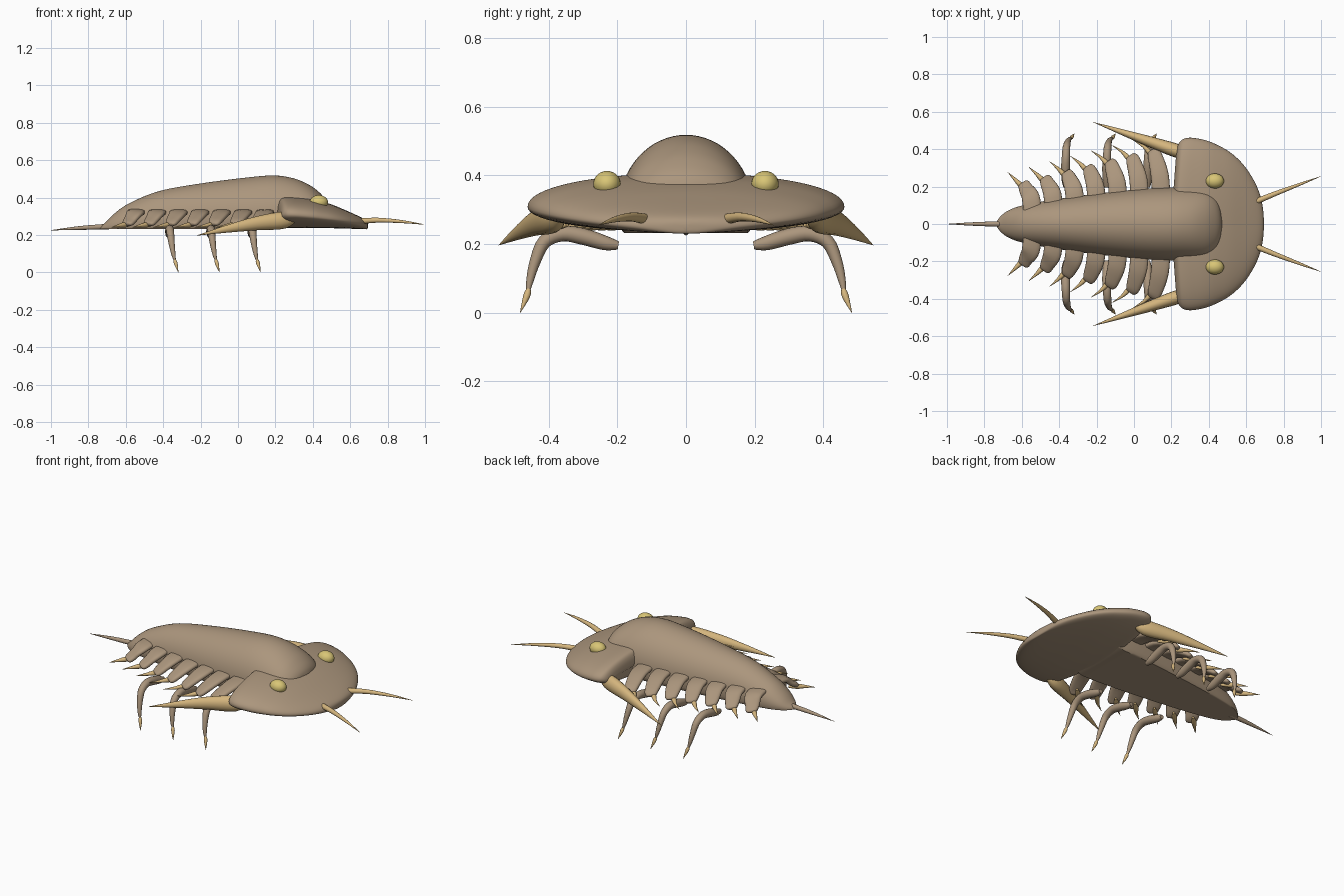
import bpy, bmesh, math
from mathutils import Vector

cube = bpy.data.objects.get("Cube")
if cube:
    bpy.data.objects.remove(cube, do_unlink=True)


def material(name, rgb):
    m = bpy.data.materials.new(name)
    m.use_nodes = True
    m.diffuse_color = (*rgb, 1)
    m.node_tree.nodes["Principled BSDF"].inputs["Base Color"].default_value = (*rgb, 1)
    return m


SHELL = material("brown_shell", (0.41, 0.305, 0.205))
SPINE = material("tan_spine", (0.67, 0.47, 0.21))
EYE = material("yellow_eye", (0.69, 0.56, 0.18))
X, Z = Vector((1, 0, 0)), Vector((0, 0, 1))


def smooth_rows(rows, steps):
    """Catmull-Rom interpolation of every column of the rows."""
    out = []
    for i in range(len(rows) - 1):
        a, b = rows[max(i - 1, 0)], rows[i]
        c, d = rows[i + 1], rows[min(i + 2, len(rows) - 1)]
        for k in range(steps):
            t = k / steps
            out.append([q + t * (r - p) / 2 + t * t * (p - 2.5 * q + 2 * r - s / 2)
                        + t ** 3 * (1.5 * (q - r) + (s - p) / 2)
                        for p, q, r, s in zip(a, b, c, d)])
    return out + [list(rows[-1])]


def finish(bm, name, mat):
    bmesh.ops.recalc_face_normals(bm, faces=bm.faces)
    me = bpy.data.meshes.new(name)
    bm.to_mesh(me)
    bm.free()
    me.materials.append(mat)
    me.shade_smooth()
    me.set_sharp_from_angle(angle=math.radians(45))
    ob = bpy.data.objects.new(name, me)
    bpy.context.collection.objects.link(ob)


def loft(name, rows, mat, sides=16, steps=4, power=2, axis=None, ref=Z, warp=None):
    """Rows are x, y, z, half width, height above, depth below."""
    rows = smooth_rows(rows, steps)
    bm = bmesh.new()
    rings = []
    for i, (x, y, z, w, up, down) in enumerate(rows):
        before, after = rows[max(i - 1, 0)], rows[min(i + 1, len(rows) - 1)]
        along = axis or (Vector(after[:3]) - Vector(before[:3])).normalized()
        side = along.cross(ref).normalized()
        top = side.cross(along)
        ring = []
        for k in range(sides):
            a = math.tau * k / sides
            c, s = math.cos(a), math.sin(a)
            c = math.copysign(abs(c) ** (2 / power), c)
            s = math.copysign(abs(s) ** (2 / power), s)
            co = Vector((x, y, z)) + side * c * max(w, 0.0005) + top * s * max(up if s > 0 else down, 0)
            ring.append(bm.verts.new(warp(co) if warp else co))
        rings.append(ring)
    for r, q in zip(rings, rings[1:]):
        for k in range(sides):
            n = (k + 1) % sides
            bm.faces.new((r[k], r[n], q[n], q[k]))
    bm.faces.new(rings[0])
    bm.faces.new(rings[-1])
    finish(bm, name, mat)


def taper(name, points, mat, ref=Z, flat=1.0):
    """Round tapered limb; points are x, y, z, radius."""
    loft(name, [(x, y, z, r * flat, r, r) for x, y, z, r in points], mat, ref=ref)


# Domed body, cut flat along the belly and tucked up inside the head
def belly(co):
    co.z = max(co.z, 0.232 + 0.25 * max(0, co.x - 0.22))
    return co


# x, half width, top
body = [(-0.74, 0.005, 0.24), (-0.71, 0.045, 0.265), (-0.66, 0.078, 0.315),
        (-0.58, 0.103, 0.37), (-0.42, 0.132, 0.435), (-0.2, 0.162, 0.475),
        (0.03, 0.186, 0.505), (0.19, 0.195, 0.518), (0.3, 0.192, 0.502),
        (0.38, 0.18, 0.468), (0.43, 0.153, 0.432), (0.458, 0.11, 0.402),
        (0.47, 0.05, 0.375)]
rows = []
for x, w, t in body:
    mid = 0.23 + 0.25 * (t - 0.23) + 0.25 * max(0, x - 0.25)
    rows.append((x, 0, mid, w, t - mid, t - mid))
loft("body_shell", rows, SHELL, sides=64, axis=X, warp=belly)


# Broad head shield, its back corners swept slightly forward
def sweep(co):
    co.x += 0.035 * (abs(co.y) / 0.46) * min(1, max(0, (0.45 - co.x) / 0.25))
    return co


head = [(0.197, 0.385, 0.3, 0.03, 0.025), (0.203, 0.42, 0.305, 0.065, 0.045),
        (0.218, 0.444, 0.31, 0.088, 0.065), (0.245, 0.458, 0.31, 0.096, 0.073),
        (0.3, 0.46, 0.307, 0.097, 0.07), (0.4, 0.44, 0.298, 0.094, 0.062),
        (0.5, 0.393, 0.286, 0.077, 0.05), (0.58, 0.323, 0.274, 0.056, 0.04),
        (0.64, 0.235, 0.263, 0.04, 0.031), (0.674, 0.155, 0.256, 0.029, 0.025),
        (0.69, 0.08, 0.251, 0.02, 0.02), (0.695, 0.01, 0.249, 0.008, 0.009)]
loft("head_shield", [(x, 0, z, w, u, d) for x, w, z, u, d in head], SHELL,
     sides=64, power=2.1, axis=X, warp=sweep)

# Tail spine
taper("tail_spine", [(-0.69, 0, 0.245, 0.015), (-0.85, 0, 0.237, 0.01), (-1, 0, 0.225, 0.0006)], SHELL)

for s, hand in ((1, "left"), (-1, "right")):
    # Eye
    bm = bmesh.new()
    bmesh.ops.create_uvsphere(bm, u_segments=24, v_segments=14, radius=1)
    bmesh.ops.scale(bm, verts=bm.verts, vec=(0.049, 0.04, 0.038))
    bmesh.ops.translate(bm, verts=bm.verts, vec=(0.432, s * 0.23, 0.375))
    finish(bm, hand + "_eye", EYE)

    # Feeler and long cheek spine
    taper(hand + "_feeler", [(0.64, s * 0.115, 0.272, 0.016), (0.75, s * 0.16, 0.279, 0.013),
                             (0.88, s * 0.21, 0.271, 0.008), (1, s * 0.255, 0.255, 0.0006)], SPINE)
    taper(hand + "_cheek_spine", [(0.32, s * 0.37, 0.3, 0.008), (0.25, s * 0.385, 0.28, 0.045),
                                  (0.1, s * 0.435, 0.262, 0.037), (-0.06, s * 0.49, 0.232, 0.02),
                                  (-0.22, s * 0.545, 0.197, 0.0006)], SPINE, flat=0.8)

    # Row of side plates, each ending in a slim spine
    for i in range(7):
        x, y = -0.59 + 0.115 * i, 0.222 + 0.029 * i
        root = 0.06 + 0.01 * i
        mid = (root + y) / 2
        loft(f"{hand}_side_plate_{i + 1}",
             [(x + 0.047, s * root, 0.325, 0.048, 0.016, 0.016),
              (x + 0.038, s * mid, 0.314, 0.048, 0.016, 0.016),
              (x + 0.013, s * (y - 0.035), 0.278, 0.039, 0.016, 0.016),
              (x + 0.002, s * (y - 0.007), 0.26, 0.03, 0.013, 0.013),
              (x - 0.002, s * y, 0.255, 0.016, 0.006, 0.006)], SHELL, power=2.8)
        taper(f"{hand}_plate_spine_{i + 1}",
              [(x + 0.02, s * (y - 0.05), 0.256, 0.006), (x - 0.015, s * (y - 0.015), 0.254, 0.014),
               (x - 0.05, s * (y + 0.02), 0.249, 0.008),
               (x - 0.085 - 0.004 * i, s * (y + 0.055), 0.241, 0.0006)], SPINE)

    # Arched walking legs with pale claws
    for i in range(3):
        x = -0.362 + 0.22 * i
        taper(f"{hand}_leg_{i + 1}",
              [(x - 0.004, s * 0.197, 0.196, 0.012), (x - 0.004, s * 0.235, 0.203, 0.021),
               (x - 0.004, s * 0.3, 0.222, 0.024), (x - 0.002, s * 0.36, 0.23, 0.022),
               (x + 0.001, s * 0.412, 0.207, 0.02), (x + 0.008, s * 0.439, 0.15, 0.016),
               (x + 0.017, s * 0.454, 0.095, 0.011), (x + 0.024, s * 0.459, 0.065, 0.006)],
              SHELL, ref=X)
        taper(f"{hand}_claw_{i + 1}",
              [(x + 0.023, s * 0.458, 0.07, 0.006), (x + 0.029, s * 0.464, 0.048, 0.01),
               (x + 0.043, s * 0.483, 0.0, 0.0006)], SPINE, ref=X)
